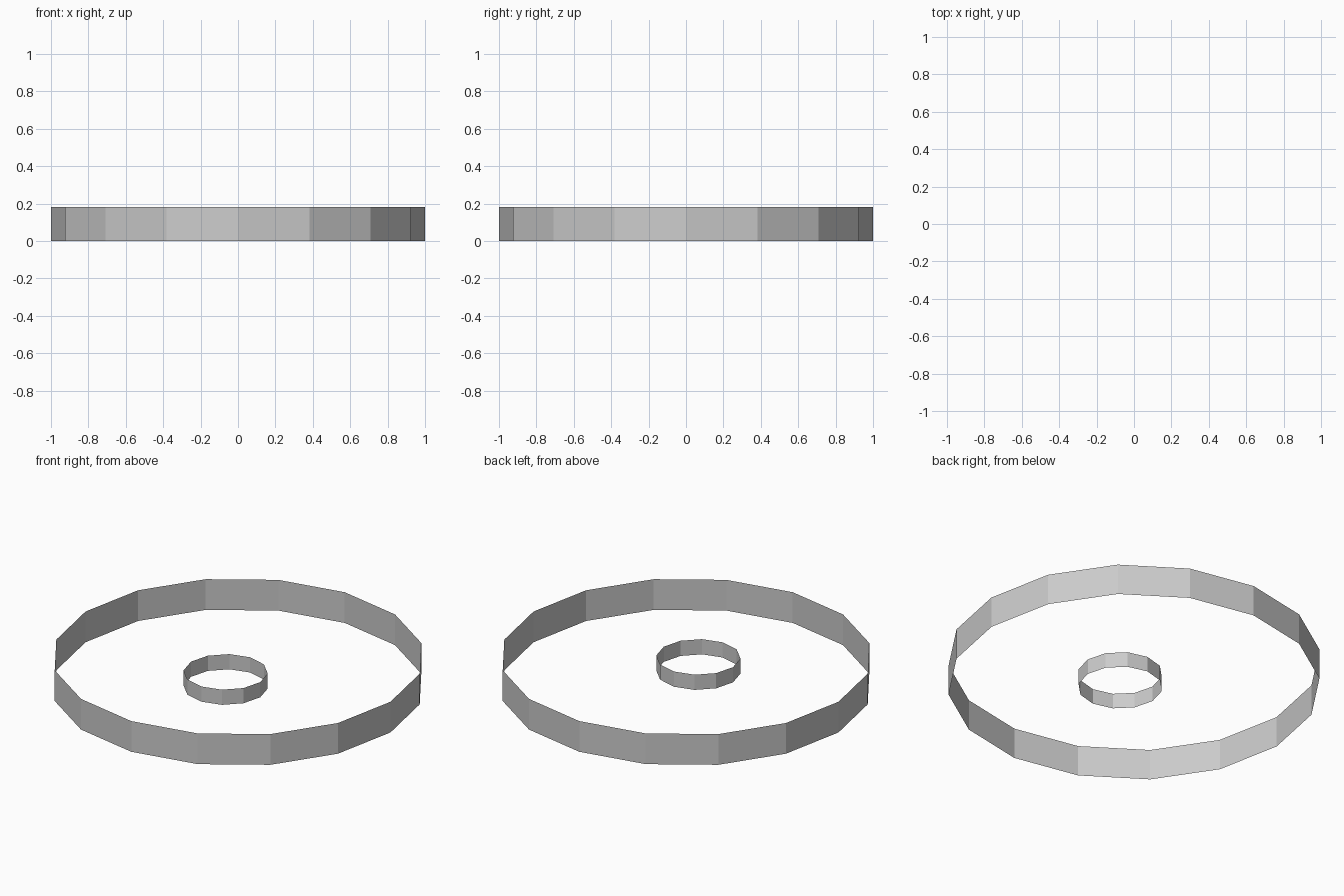
import bpy

if "Cube" in bpy.data.objects:
    bpy.data.objects.remove(bpy.data.objects["Cube"])


def open_band(name, sides, radius, height, centre):
    """Thin flat-shaded cylinder wall with no caps."""
    bpy.ops.mesh.primitive_cylinder_add(vertices=sides, radius=radius, depth=height,
                                        end_fill_type='NOTHING', location=centre)
    band = bpy.context.object
    band.name = name
    return band


# Large outer band, standing on the ground
open_band("outer_band", 16, 1.0, 0.182, (0, 0, 0.091))

# Small inner band, floating slightly towards the front
open_band("inner_band", 12, 0.227, 0.09, (0, -0.116, 0.091))
